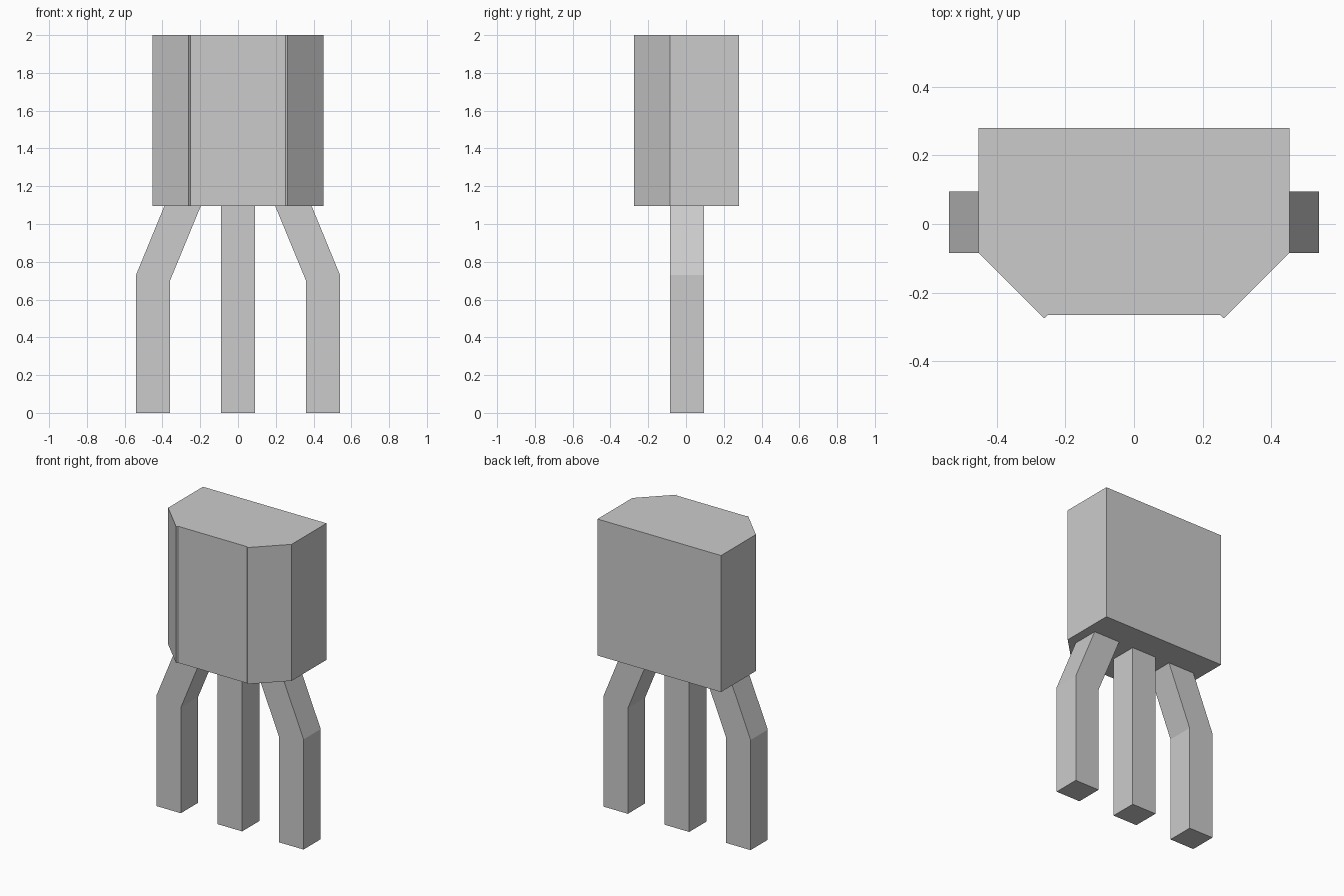
import bpy
import bmesh
from mathutils import Vector

cube = bpy.data.objects.get("Cube")
if cube:
    bpy.data.objects.remove(cube, do_unlink=True)

# Single flat grey
grey = bpy.data.materials.new("plain_grey")
grey.use_nodes = True
grey.diffuse_color = (0.6, 0.6, 0.6, 1)
grey.node_tree.nodes["Principled BSDF"].inputs["Base Color"].default_value = (0.6, 0.6, 0.6, 1)


def prism(name, outline, offset):
    """Extrude a closed outline of 3D points along an offset."""
    bm = bmesh.new()
    face = bm.faces.new([bm.verts.new(p) for p in outline])
    result = bmesh.ops.extrude_face_region(bm, geom=[face], use_keep_orig=True)
    moved = [v for v in result["geom"] if isinstance(v, bmesh.types.BMVert)]
    bmesh.ops.translate(bm, verts=moved, vec=Vector(offset))
    bmesh.ops.recalc_face_normals(bm, faces=bm.faces)
    mesh = bpy.data.meshes.new(name)
    bm.to_mesh(mesh)
    bm.free()
    mesh.materials.append(grey)
    obj = bpy.data.objects.new(name, mesh)
    bpy.context.collection.objects.link(obj)
    return obj


# Body: half outline seen from above, mirrored; slim lips edge the front panel
half = [(0.453, 0.28), (0.453, -0.085), (0.262, -0.275), (0.252, -0.266)]
outline = half + [(-x, y) for x, y in reversed(half)]
bottom, top = 1.095, 2.0
prism("body", [(x, y, bottom) for x, y in outline], (0, 0, top - bottom))

# Legs: side profiles extruded through their depth
front, depth = -0.085, 0.18


def leg(name, profile, side=1):
    prism(name, [(side * x, front, z) for x, z in profile], (0, depth, 0))


leg("middle_leg", [(-0.09, 0), (0.09, 0), (0.09, bottom), (-0.09, bottom)])
bent = [(0.36, 0), (0.54, 0), (0.54, 0.73), (0.39, bottom), (0.197, bottom), (0.36, 0.70)]
for name, side in (("left_leg", 1), ("right_leg", -1)):
    leg(name, bent, side)
